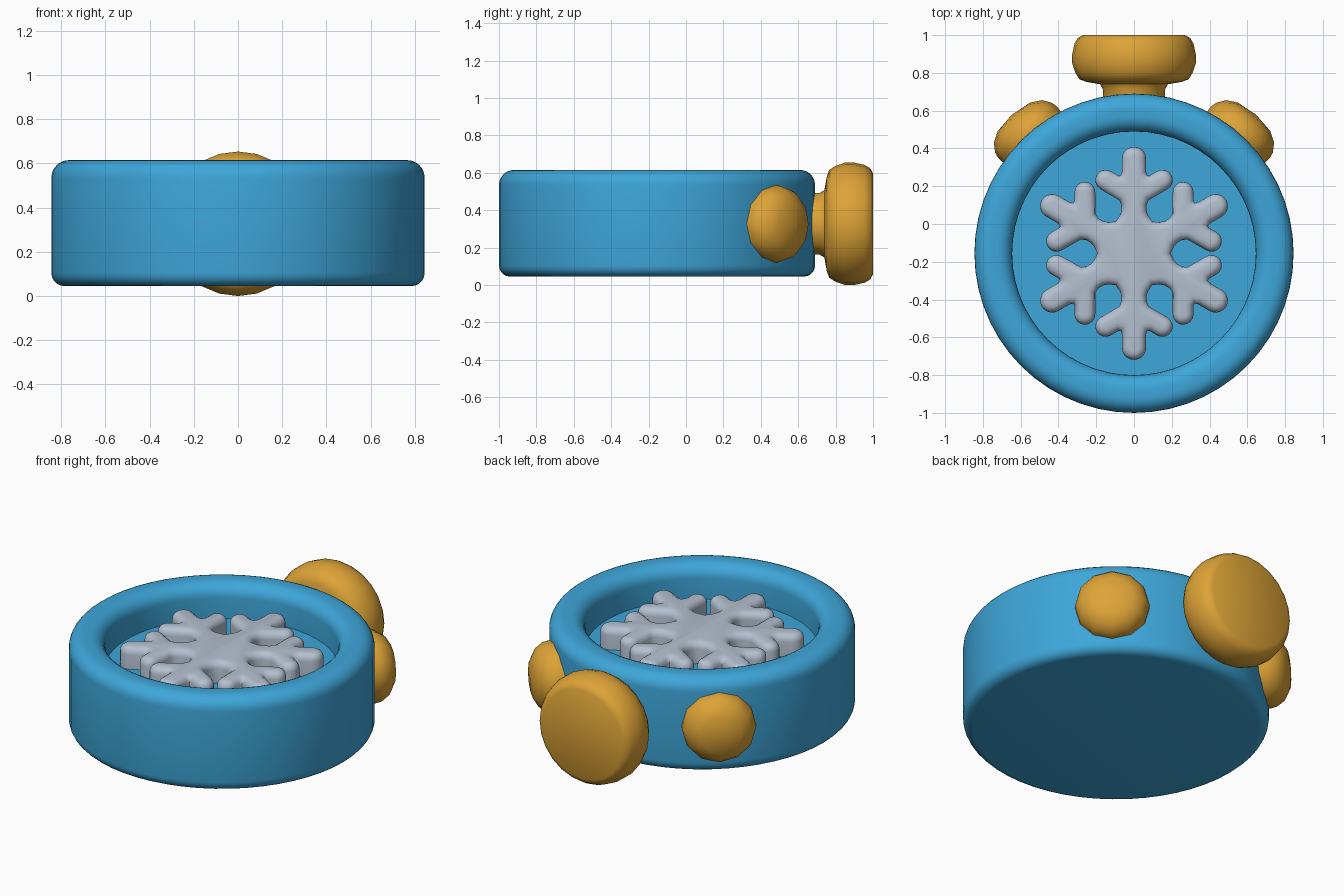
import bpy, bmesh, math
from mathutils import Vector, Matrix

if "Cube" in bpy.data.objects:
    bpy.data.objects.remove(bpy.data.objects["Cube"])

CY, CZ = -0.155, 0.327        # body centre in y, middle height of the buttons


def material(name, rgb):
    m = bpy.data.materials.new(name)
    m.diffuse_color = (*rgb, 1)
    m.use_nodes = True
    m.node_tree.nodes["Principled BSDF"].inputs["Base Color"].default_value = m.diffuse_color
    return m


BLUE = material("blue", (0.048, 0.385, 0.70))
GOLD = material("gold", (0.73, 0.37, 0.038))
SILVER = material("silver", (0.46, 0.53, 0.63))


def finish(bm, name, mat, angle=40):
    bmesh.ops.recalc_face_normals(bm, faces=bm.faces[:])
    me = bpy.data.meshes.new(name)
    bm.to_mesh(me)
    bm.free()
    me.materials.append(mat)
    me.polygons.foreach_set("use_smooth", [True] * len(me.polygons))
    me.set_sharp_from_angle(angle=math.radians(angle))
    ob = bpy.data.objects.new(name, me)
    bpy.context.collection.objects.link(ob)
    return ob


def lathe(name, profile, segs, mat, origin, axis=(0, 0, 1), angle=40):
    """Revolve (radius, height) points about an axis."""
    bm = bmesh.new()
    rings = []
    for r, h in profile:
        n = segs if r > 0 else 1
        rings.append([bm.verts.new((r * math.cos(2 * math.pi * i / segs),
                                    r * math.sin(2 * math.pi * i / segs), h)) for i in range(n)])
    for a, b in zip(rings, rings[1:]):
        for i in range(segs):
            j = (i + 1) % segs
            quad = [a[i % len(a)], a[j % len(a)], b[j % len(b)], b[i % len(b)]]
            bm.faces.new(list(dict.fromkeys(quad)))
    rot = Vector(axis).to_track_quat('Z', 'Y').to_matrix().to_4x4()
    bm.transform(Matrix.Translation(origin) @ rot)
    return finish(bm, name, mat, angle)


def arc(cx, cy, r, a0, a1, n):
    """Points on a circular arc, angles in degrees."""
    return [(cx + r * math.cos(math.radians(a0 + (a1 - a0) * i / n)),
             cy + r * math.sin(math.radians(a0 + (a1 - a0) * i / n))) for i in range(n + 1)]


# Round body with a rounded rim and a sunken face
body = ([(0, 0.045)] + arc(0.785, 0.105, 0.06, -90, 0, 5)
        + arc(0.765, 0.535, 0.08, 0, 90, 6) + arc(0.725, 0.535, 0.08, 90, 180, 6)
        + [(0.645, 0.41), (0, 0.41)])
lathe("body", body, 56, BLUE, (0, CY, 0))

# Crown knob with its stem at the back
crown = [(0, 0.6), (0.165, 0.6), (0.165, 0.715), (0.18, 0.74), (0.25, 0.752), (0.288, 0.765),
         (0.31, 0.80), (0.327, 0.85), (0.327, 0.90), (0.315, 0.955), (0.297, 0.985),
         (0.27, 1.0), (0, 1.0)]
lathe("crown_knob", crown, 24, GOLD, (0, 0, CZ), (0, 1, 0))

# Two domed side buttons
dome = [(0, 0.74), (0.2, 0.74), (0.207, 0.85), (0.2, 0.885), (0.17, 0.93), (0.115, 0.962), (0, 0.978)]
for side, label in ((-1, "left"), (1, "right")):
    lathe(label + "_button", dome, 12, GOLD, (0, CY, CZ), (side * 0.66, 0.75, 0), 60)

# Snowflake: half an arm (along, across), mirrored and repeated six times
half = ([(0.168, 0.097), (0.2, 0.075), (0.225, 0.066), (0.255, 0.066), (0.281, 0.078)]
        + arc(0.387, 0.15, 0.055, 150, -30, 8)
        + [(0.411, 0.082), (0.412, 0.07), (0.43, 0.064)]
        + arc(0.5, 0, 0.064, 90, 0, 5))
arm = [(u, -v) for u, v in half[1:-1]] + [half[-1]] + half[-2::-1]
bm = bmesh.new()
ring = []
for k in range(6):
    rot = Matrix.Rotation(math.radians(30 + 60 * k), 3, 'Z')
    ring += [bm.verts.new(rot @ Vector((u, v, 0.40)) + Vector((0, CY, 0))) for u, v in arm]
base = bm.faces.new(ring)
top = bmesh.ops.extrude_face_region(bm, geom=[base])["geom"]
bmesh.ops.translate(bm, vec=(0, 0, 0.14), verts=[g for g in top if isinstance(g, bmesh.types.BMVert)])
rim = [e for e in bm.edges if all(v.co.z > 0.5 for v in e.verts)]
bmesh.ops.bevel(bm, geom=rim, offset=0.042, segments=4, profile=0.5,
                affect='EDGES', clamp_overlap=False)
finish(bm, "snowflake", SILVER, 60)
